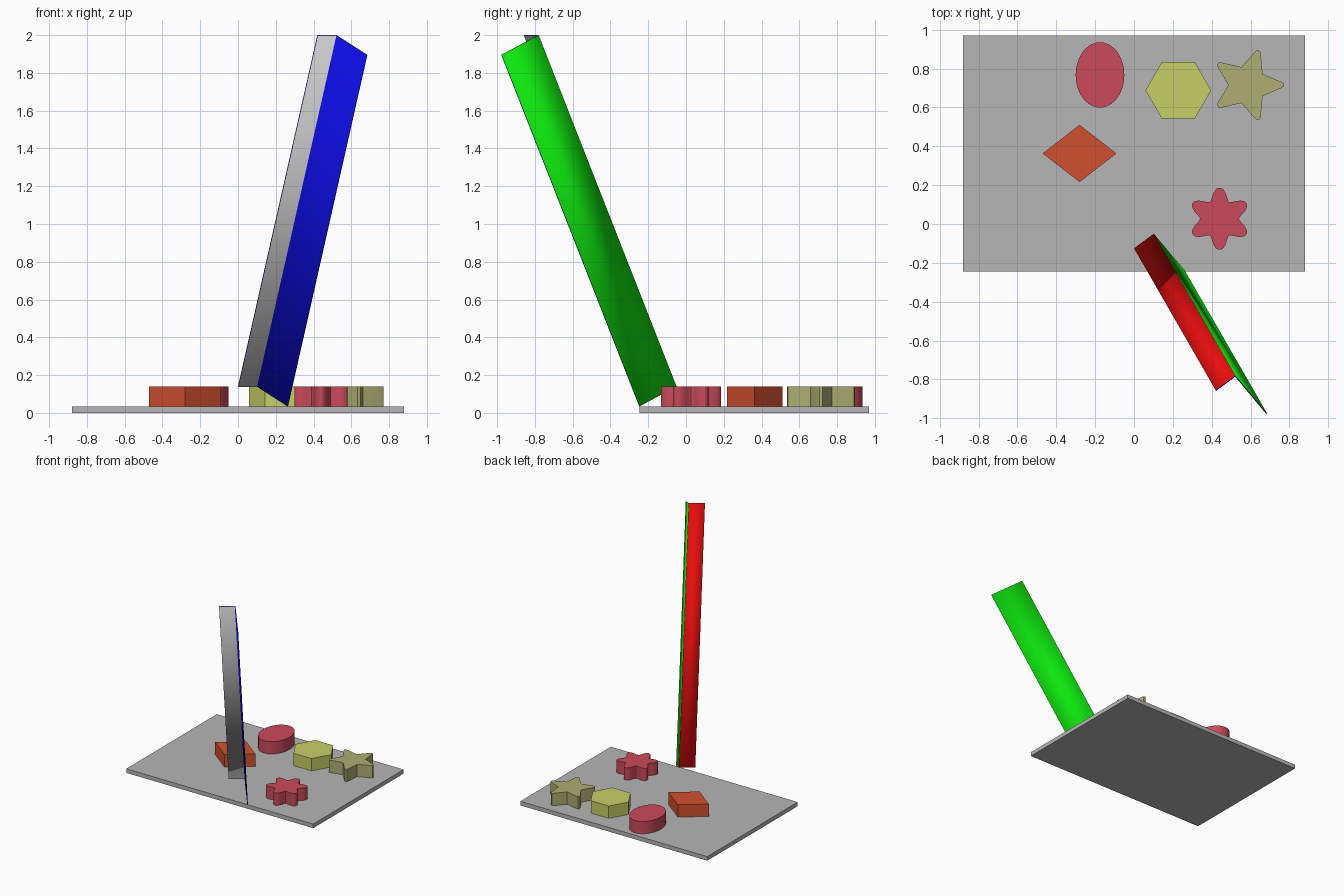
import bpy, bmesh, math
from mathutils import Vector

if "Cube" in bpy.data.objects:
    bpy.data.objects.remove(bpy.data.objects["Cube"])


def material(name, r, g, b):
    lin = [(c / 255 / 12.92) if c < 11 else ((c / 255 + 0.055) / 1.055) ** 2.4 for c in (r, g, b)]
    m = bpy.data.materials.new(name)
    m.diffuse_color = (*lin, 1)
    m.use_nodes = True
    m.node_tree.nodes["Principled BSDF"].inputs["Base Color"].default_value = m.diffuse_color
    return m


plate_grey = material("plate grey", 182, 182, 182)
crimson = material("crimson", 202, 74, 90)
lime = material("lime", 198, 208, 101)
olive = material("olive", 173, 174, 114)
orange = material("orange", 208, 80, 46)
red = material("red", 236, 13, 13)
green = material("green", 13, 236, 13)
blue = material("blue", 13, 13, 236)
light_grey = material("light grey", 204, 204, 204)


def prism(name, base, sweep, mats, side_index=None, cap_index=0):
    """Sweep a closed outline along a vector; side faces can have their own colours."""
    bm = bmesh.new()
    lo = [bm.verts.new(p) for p in base]
    hi = [bm.verts.new(Vector(p) + Vector(sweep)) for p in base]
    for cap in (lo[::-1], hi):
        bm.faces.new(cap).material_index = cap_index
    n = len(base)
    for i in range(n):
        j = (i + 1) % n
        f = bm.faces.new((lo[i], lo[j], hi[j], hi[i]))
        f.material_index = side_index[i] if side_index else 0
    bmesh.ops.recalc_face_normals(bm, faces=bm.faces)
    me = bpy.data.meshes.new(name)
    bm.to_mesh(me)
    bm.free()
    for m in mats:
        me.materials.append(m)
    ob = bpy.data.objects.new(name, me)
    bpy.context.collection.objects.link(ob)
    return ob


def smooth(ob, degrees):
    bpy.ops.object.select_all(action='DESELECT')
    ob.select_set(True)
    bpy.context.view_layer.objects.active = ob
    bpy.ops.object.shade_smooth_by_angle(angle=math.radians(degrees))


BASE, TALL = 0.035, 0.105


def block(name, cx, cy, outline, mat):
    """Flat-topped block standing on the plate."""
    ob = prism(name, [(cx + x, cy + y, BASE) for x, y in outline], (0, 0, TALL), [mat])
    smooth(ob, 25)


def polar(points):
    return [(r * math.cos(math.radians(a)), r * math.sin(math.radians(a))) for r, a in points]


# base plate
prism("base_plate", [(-0.88, -0.245, 0), (0.88, -0.245, 0), (0.88, 0.97, 0), (-0.88, 0.97, 0)],
      (0, 0, BASE), [plate_grey])

# shape blocks
block("oval_block", -0.175, 0.767, [(0.125 * x, 0.168 * y) for x, y in
                                    polar([(1, a * 5) for a in range(72)])], crimson)
block("hexagon_block", 0.228, 0.688, polar([(0.169, a * 60) for a in range(6)]), lime)
block("diamond_block", -0.28, 0.363, [(0.19, 0), (0, 0.147), (-0.19, 0), (0, -0.147)], orange)
star = []
for k in range(5):
    a = 72 * k
    star += [(0.177, a - 5), (0.187, a - 2.5), (0.187, a + 2.5), (0.177, a + 5), (0.097, a + 36)]
block("star_block", 0.583, 0.715, polar(star), olive)
block("flower_block", 0.44, 0.027,
      polar([(0.13 - 0.03 * math.cos(math.radians(6 * a)), a) for a in range(0, 360, 4)]), crimson)

# leaning angle strip: thin L section, each side its own colour
A, B, C = Vector((0, -0.125, 0.14)), Vector((0.102, -0.05, 0.14)), Vector((0.265, -0.245, 0.035))
t = 0.005
u, v = (A - B).normalized() * t, (C - B).normalized() * t
strip = prism("leaning_strip", [A, B, C, C + u, B + u + v, A + v], (0.42, -0.73, 1.86),
              [red, green, blue, light_grey], [0, 1, 2, 2, 3, 2], 2)
smooth(strip, 180)
